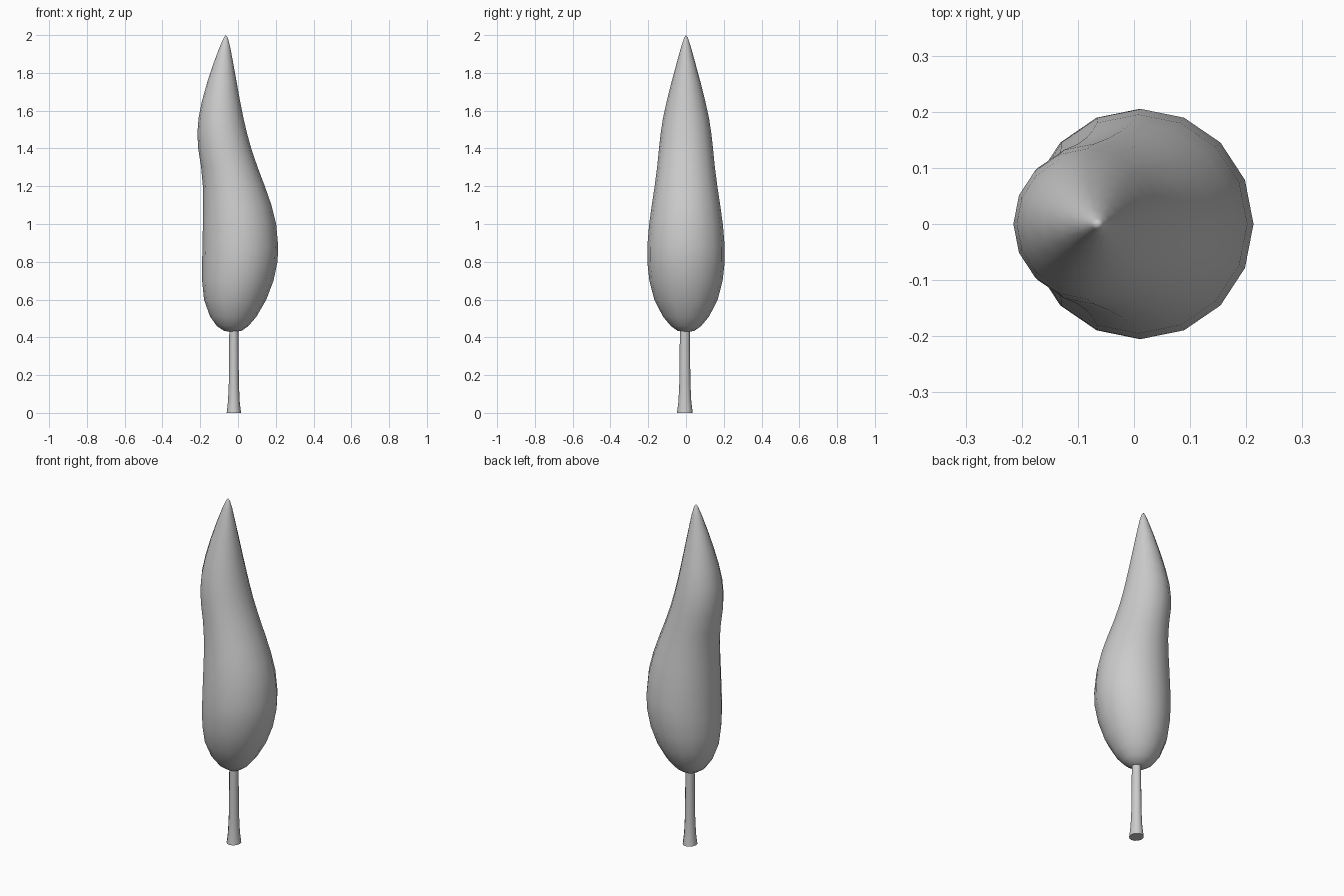
import bpy, bmesh, math

if "Cube" in bpy.data.objects:
    bpy.data.objects.remove(bpy.data.objects["Cube"])


def loft(name, rings, sides, tip=None, base=None):
    """Skin elliptical rings (z, cx, cy, rx, ry); close ends to a point or a flat cap."""
    bm = bmesh.new()
    loops = []
    for z, cx, cy, rx, ry in rings:
        loops.append([bm.verts.new((cx + rx * math.cos(2 * math.pi * i / sides),
                                    cy + ry * math.sin(2 * math.pi * i / sides), z))
                      for i in range(sides)])
    for a, b in zip(loops, loops[1:]):
        for i in range(sides):
            j = (i + 1) % sides
            bm.faces.new((a[i], a[j], b[j], b[i]))
    for point, ring in ((base, loops[0]), (tip, loops[-1])):
        if point is None:
            bm.faces.new(ring)
        else:
            v = bm.verts.new(point)
            for i in range(sides):
                bm.faces.new((ring[i], ring[(i + 1) % sides], v))
    bmesh.ops.recalc_face_normals(bm, faces=bm.faces)
    mesh = bpy.data.meshes.new(name)
    bm.to_mesh(mesh)
    bm.free()
    obj = bpy.data.objects.new(name, mesh)
    bpy.context.collection.objects.link(obj)
    bpy.ops.object.select_all(action='DESELECT')
    obj.select_set(True)
    bpy.context.view_layer.objects.active = obj
    bpy.ops.object.shade_smooth_by_angle(angle=math.radians(50))
    return obj


# Foliage outline: height, left x, right x, half depth
outline = [
    (0.435, -0.075, 0.02, 0.045), (0.46, -0.112, 0.055, 0.08),
    (0.51, -0.148, 0.098, 0.122), (0.60, -0.180, 0.150, 0.168),
    (0.70, -0.190, 0.188, 0.194), (0.80, -0.190, 0.209, 0.205),
    (0.88, -0.188, 0.213, 0.205), (1.00, -0.186, 0.202, 0.195),
    (1.10, -0.185, 0.177, 0.181), (1.20, -0.186, 0.142, 0.166),
    (1.30, -0.195, 0.104, 0.153), (1.40, -0.211, 0.070, 0.143),
    (1.48, -0.215, 0.048, 0.134), (1.56, -0.209, 0.029, 0.122),
    (1.65, -0.191, 0.011, 0.102), (1.75, -0.163, -0.007, 0.077),
    (1.85, -0.130, -0.025, 0.050), (1.94, -0.096, -0.042, 0.025),
    (1.985, -0.076, -0.054, 0.010),
]
loft("foliage", [(z, (l + r) / 2, 0, (r - l) / 2, d) for z, l, r, d in outline],
     16, tip=(-0.065, 0, 2.0), base=(-0.03, 0, 0.426))

# Trunk with a flared foot
loft("trunk", [(z, -0.022, -0.006, r, r * 1.1) for z, r in
               ((0, 0.038), (0.06, 0.031), (0.15, 0.027), (0.30, 0.025), (0.47, 0.024))], 12)
